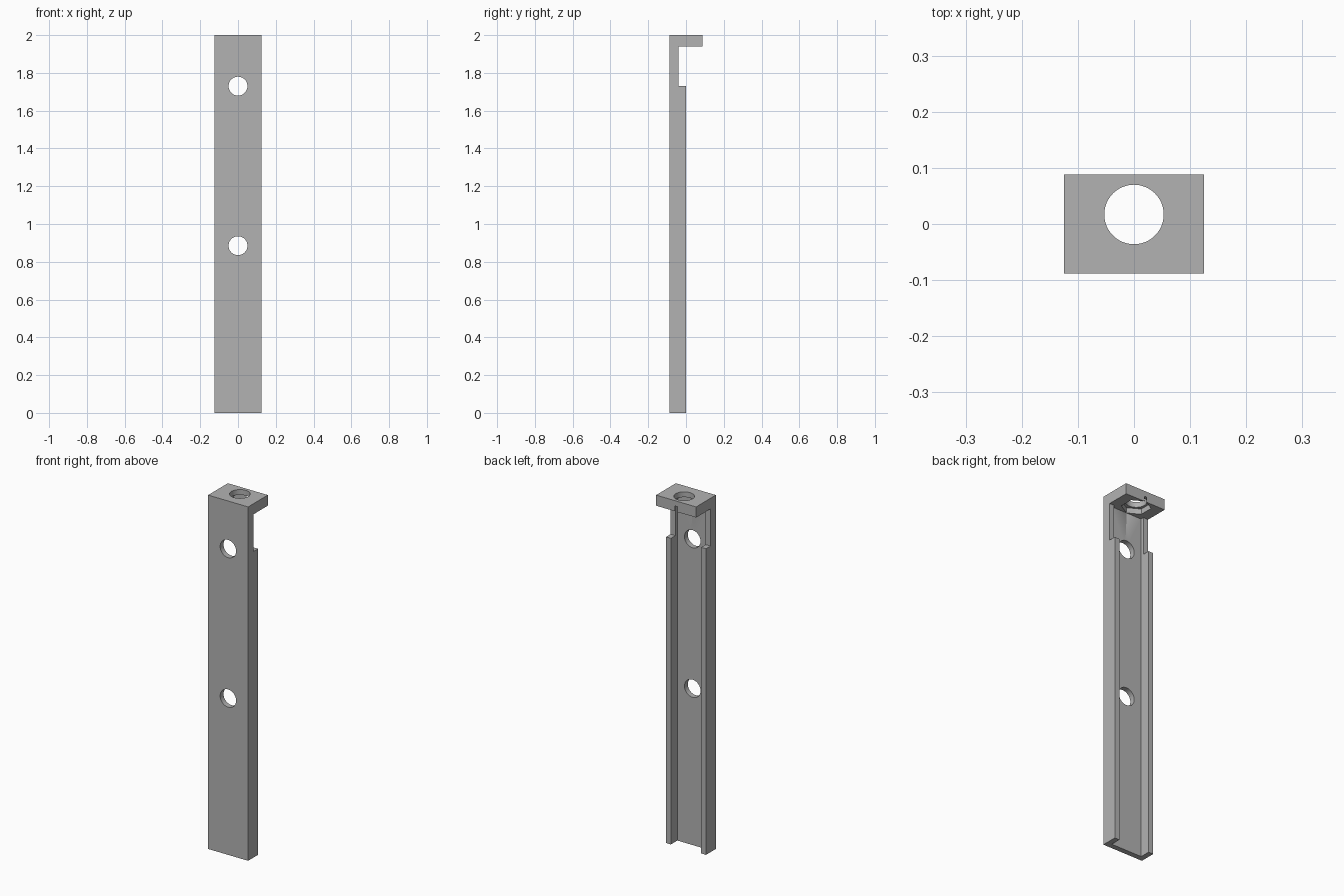
import bpy
import bmesh
from math import radians
from mathutils import Matrix

cube = bpy.data.objects.get("Cube")
if cube:
    bpy.data.objects.remove(cube, do_unlink=True)

HALF_W, FRONT, BACK = 0.125, -0.088, 0.088
WALL = 0.03
LEDGE = 1.94      # underside of the top plate
NOTCH = 1.73      # where the side flanges step down

grey = bpy.data.materials.new("plain grey")
grey.use_nodes = True
colour = (0.45, 0.45, 0.45, 1)
grey.diffuse_color = colour
grey.node_tree.nodes["Principled BSDF"].inputs["Base Color"].default_value = colour


def make_object(name, bm):
    bmesh.ops.recalc_face_normals(bm, faces=bm.faces)
    mesh = bpy.data.meshes.new(name)
    bm.to_mesh(mesh)
    bm.free()
    obj = bpy.data.objects.new(name, mesh)
    bpy.context.collection.objects.link(obj)
    mesh.materials.append(grey)
    return obj


def box(name, x0, x1, y0, y1, z0, z1):
    bm = bmesh.new()
    size = Matrix.Diagonal((x1 - x0, y1 - y0, z1 - z0, 1))
    centre = Matrix.Translation(((x0 + x1) / 2, (y0 + y1) / 2, (z0 + z1) / 2))
    bmesh.ops.create_cube(bm, size=1, matrix=centre @ size)
    return make_object(name, bm)


def prism(name, sides, radius, depth, location, axis="Z"):
    bm = bmesh.new()
    turn = Matrix.Rotation(radians(90), 4, "X") if axis == "Y" else Matrix()
    bmesh.ops.create_cone(bm, cap_ends=True, segments=sides, radius1=radius,
                          radius2=radius, depth=depth,
                          matrix=Matrix.Translation(location) @ turn)
    return make_object(name, bm)


def cut(target, cutter):
    cutter.hide_render = True
    mod = target.modifiers.new("cut", "BOOLEAN")
    mod.operation, mod.solver, mod.object = "DIFFERENCE", "EXACT", cutter
    bpy.context.view_layer.objects.active = target
    bpy.ops.object.modifier_apply(modifier=mod.name)
    bpy.data.objects.remove(cutter, do_unlink=True)


# Solid bracket, hollowed into a channel with a top plate
bracket = box("channel_bracket", -HALF_W, HALF_W, FRONT, BACK, 0, 2)
cut(bracket, box("back_cutter", -1, 1, 0, 1, -1, LEDGE))
cut(bracket, box("notch_cutter", -1, 1, -0.04, 1, NOTCH, LEDGE))
cut(bracket, box("channel_cutter", WALL - HALF_W, HALF_W - WALL,
                 FRONT + WALL, 1, -1, LEDGE))

# Two screw holes through the front wall
for z in (NOTCH, 0.885):
    cut(bracket, prism("screw_hole_cutter", 48, 0.05, 0.4, (0, FRONT, z), "Y"))

# Bolt hole in the top plate, with a hexagonal nut pocket beneath
cut(bracket, prism("bolt_hole_cutter", 48, 0.053, 0.2, (0, 0.017, 2)))
cut(bracket, prism("nut_pocket_cutter", 6, 0.075, 0.06, (0, 0.017, LEDGE)))

# Smooth the round holes, keep the edges crisp
bpy.ops.object.select_all(action="DESELECT")
bracket.select_set(True)
bpy.context.view_layer.objects.active = bracket
bpy.ops.object.shade_smooth_by_angle(angle=radians(30))
